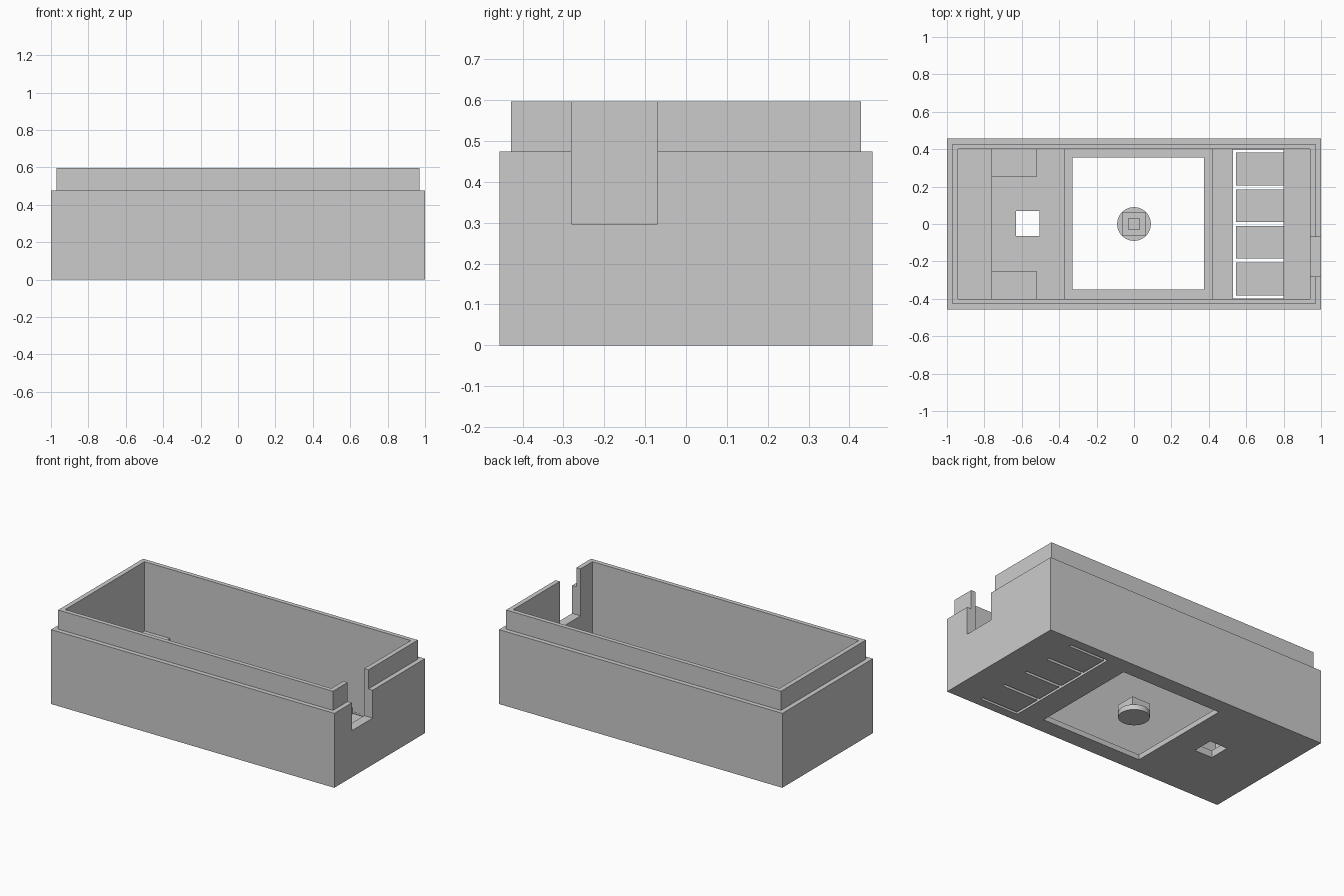
import bpy
import bmesh
from mathutils import Matrix

cube = bpy.data.objects.get("Cube")
if cube:
    bpy.data.objects.remove(cube, do_unlink=True)

grey = bpy.data.materials.new("plain grey")
grey.use_nodes = True
COLOUR = (0.6, 0.6, 0.6, 1)
grey.diffuse_color = COLOUR
for node in grey.node_tree.nodes:
    if node.type == "BSDF_PRINCIPLED":
        node.inputs["Base Color"].default_value = COLOUR


def finish(name, bm):
    mesh = bpy.data.meshes.new(name)
    bm.to_mesh(mesh)
    bm.free()
    mesh.materials.append(grey)
    obj = bpy.data.objects.new(name, mesh)
    bpy.context.collection.objects.link(obj)
    return obj


def box(name, x, y, z):
    """Box from (min, max) pairs on each axis."""
    bm = bmesh.new()
    size = [b - a for a, b in (x, y, z)]
    mid = [(a + b) / 2 for a, b in (x, y, z)]
    bmesh.ops.create_cube(bm, size=1, matrix=Matrix.Translation(mid) @ Matrix.Diagonal((*size, 1)))
    return finish(name, bm)


def combine(target, other, operation):
    """Bake one boolean into the target and drop the tool object."""
    mod = target.modifiers.new("combine", "BOOLEAN")
    mod.operation = operation
    mod.solver = "EXACT"
    mod.object = other
    bpy.context.view_layer.update()
    graph = bpy.context.evaluated_depsgraph_get()
    mesh = bpy.data.meshes.new_from_object(target.evaluated_get(graph))
    target.modifiers.clear()
    target.data = mesh
    bpy.data.objects.remove(other, do_unlink=True)


FLOOR = 0.033
ACROSS = (-0.42, 0.42)  # reaches into both long walls

# Case: outer walls, raised lip and hollow inside
case = box("case", (-1, 1), (-0.457, 0.457), (0, 0.475))
combine(case, box("lip", (-0.97, 0.97), (-0.428, 0.428), (0.2, 0.597)), "UNION")
combine(case, box("cavity", (-0.94, 0.94), (-0.4, 0.4), (FLOOR, 1)), "DIFFERENCE")

# Raised levels of the inside floor
lands = {
    "end_ledge": ((-0.96, -0.76), 0.155),
    "sensor_floor": ((-0.77, -0.37), 0.045),
    "middle_land": ((0.42, 0.53), 0.06),
    "port_land": ((0.8, 0.96), 0.06),
}
for name, (x, top) in lands.items():
    combine(case, box(name, x, ACROSS, (0.01, top)), "UNION")
for y in ((-0.42, -0.25), (0.25, 0.42)):
    combine(case, box("corner_block", (-0.77, -0.52), y, (0.012, 0.11)), "UNION")

# Openings: cable notch, screen window, sensor hole
THROUGH = (-0.1, 0.2)
combine(case, box("notch", (0.9, 1.1), (-0.28, -0.07), (0.297, 1)), "DIFFERENCE")
combine(case, box("window", (-0.33, 0.375), (-0.35, 0.355), THROUGH), "DIFFERENCE")
combine(case, box("hole", (-0.63, -0.505), (-0.065, 0.07), THROUGH), "DIFFERENCE")

# Slots that free four flexible button tabs
combine(case, box("long_slot", (0.53, 0.546), (-0.399, 0.399), THROUGH), "DIFFERENCE")
for i in range(5):
    mid = -0.39 + i * 0.195
    width = 0.009 if i in (0, 4) else 0.01
    combine(case, box("slot", (0.54, 0.8), (mid - width, mid + width), THROUGH), "DIFFERENCE")

# Loose button in the window: round cap with a square socketed stem
bm = bmesh.new()
bmesh.ops.create_cone(bm, cap_ends=True, segments=48, radius1=0.09, radius2=0.09,
                      depth=FLOOR, matrix=Matrix.Translation((0, 0, FLOOR / 2)))
button = finish("button", bm)
combine(button, box("stem", (-0.064, 0.064), (-0.064, 0.064), (0.01, 0.085)), "UNION")
combine(button, box("socket", (-0.03, 0.03), (-0.03, 0.03), (0.04, 0.2)), "DIFFERENCE")

bpy.ops.object.select_all(action="DESELECT")
button.select_set(True)
bpy.context.view_layer.objects.active = button
bpy.ops.object.shade_smooth_by_angle(angle=0.5)
